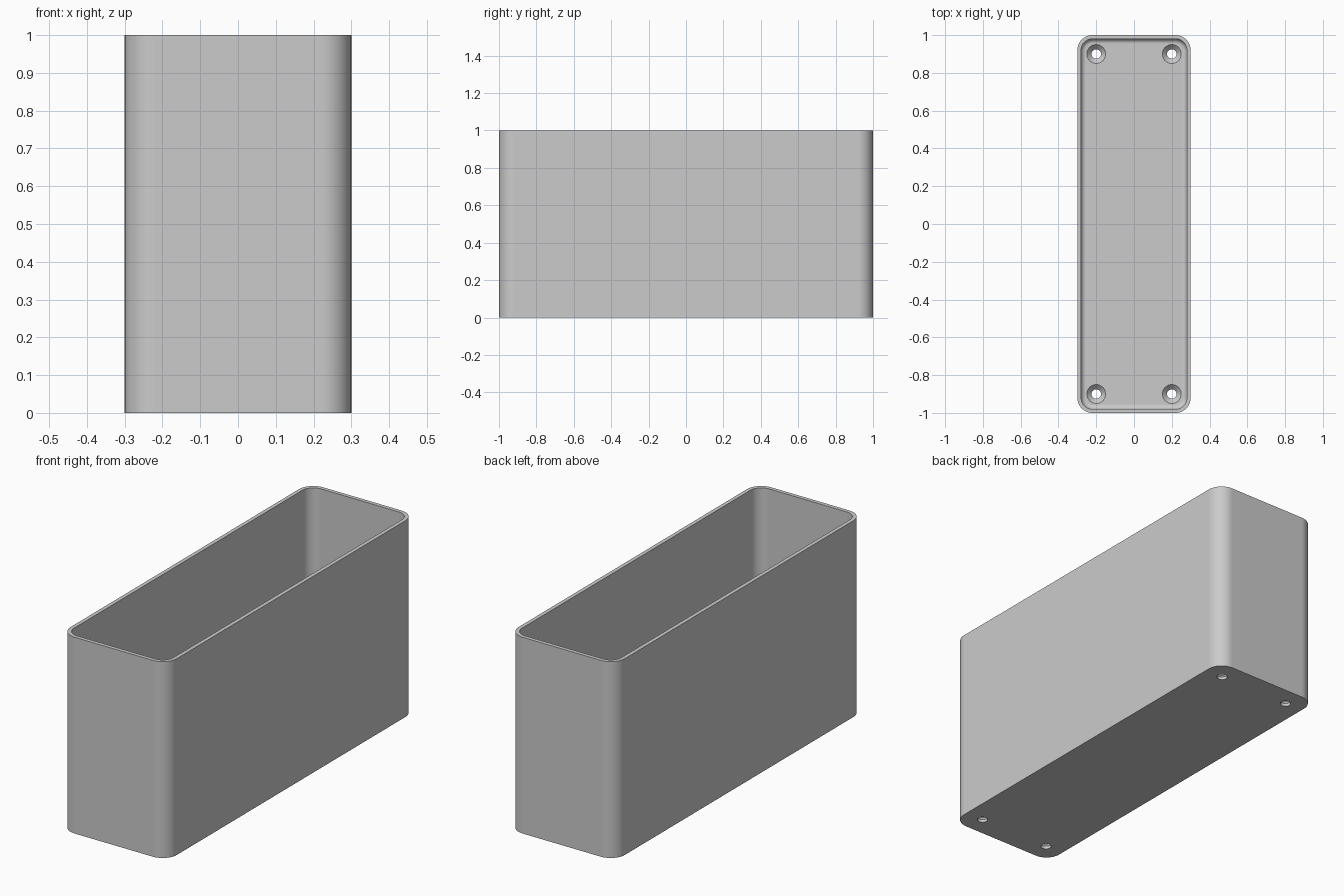
import bpy, bmesh, math

cube = bpy.data.objects.get("Cube")
if cube:
    bpy.data.objects.remove(cube, do_unlink=True)

HALF_X, HALF_Y, HEIGHT = 0.3, 1.0, 1.0
CORNER, WALL, FLOOR, FILLET = 0.08, 0.02, 0.04, 0.025
HOLE, HEAD = 0.025, 0.05

grey = bpy.data.materials.new("plain_grey")
grey.use_nodes = True
grey.diffuse_color = (0.6, 0.6, 0.6, 1)
grey.node_tree.nodes["Principled BSDF"].inputs["Base Color"].default_value = (0.6, 0.6, 0.6, 1)


def make_object(name, bm):
    bmesh.ops.recalc_face_normals(bm, faces=bm.faces)
    mesh = bpy.data.meshes.new(name)
    bm.to_mesh(mesh)
    bm.free()
    mesh.materials.append(grey)
    obj = bpy.data.objects.new(name, mesh)
    bpy.context.collection.objects.link(obj)
    return obj


def rounded_ring(bm, inset, z, steps=10):
    """Rounded rectangle, moved inward by inset, at height z."""
    radius = CORNER - inset
    ring = []
    for quarter, (sx, sy) in enumerate([(1, 1), (-1, 1), (-1, -1), (1, -1)]):
        for i in range(steps + 1):
            a = (quarter + i / steps) * math.pi / 2
            ring.append(bm.verts.new((sx * (HALF_X - CORNER) + radius * math.cos(a),
                                      sy * (HALF_Y - CORNER) + radius * math.sin(a), z)))
    return ring


def circle_ring(bm, x, y, radius, z, sides=32):
    return [bm.verts.new((x + radius * math.cos(math.tau * i / sides),
                          y + radius * math.sin(math.tau * i / sides), z))
            for i in range(sides)]


def loft(bm, rings):
    """Join rings in order and cap both ends."""
    for a, b in zip(rings, rings[1:]):
        for i in range(len(a)):
            j = (i + 1) % len(a)
            bm.faces.new((a[i], a[j], b[j], b[i]))
    bm.faces.new(rings[0])
    bm.faces.new(rings[-1])


# Open box: outer wall, rim, inner wall, filleted floor edge
bm = bmesh.new()
profile = [(0, 0), (0, HEIGHT), (WALL, HEIGHT)]
for i in range(7):
    a = i / 6 * math.pi / 2
    profile.append((WALL + FILLET * (1 - math.cos(a)), FLOOR + FILLET * (1 - math.sin(a))))
loft(bm, [rounded_ring(bm, inset, z) for inset, z in profile])
box = make_object("open_box", bm)

# Countersunk screw holes through the floor
bm = bmesh.new()
hole_profile = [(HOLE, -0.05), (HOLE, FLOOR - (HEAD - HOLE)), (HEAD, FLOOR), (HEAD, FLOOR + 0.05)]
for x in (-0.2, 0.2):
    for y in (-0.9, 0.9):
        loft(bm, [circle_ring(bm, x, y, r, z) for r, z in hole_profile])
cutter = make_object("screw_hole_cutter", bm)
cutter.hide_render = True

cut = box.modifiers.new("screw_holes", 'BOOLEAN')
cut.operation = 'DIFFERENCE'
cut.solver = 'EXACT'
cut.object = cutter

bpy.ops.object.select_all(action='DESELECT')
box.select_set(True)
bpy.context.view_layer.objects.active = box
bpy.ops.object.modifier_apply(modifier=cut.name)
bpy.data.objects.remove(cutter, do_unlink=True)

# Smooth corners with crisp rim and hole edges
bpy.ops.object.shade_smooth_by_angle(angle=math.radians(30))
normals = box.modifiers.new("flat_walls", 'WEIGHTED_NORMAL')
normals.keep_sharp = True
